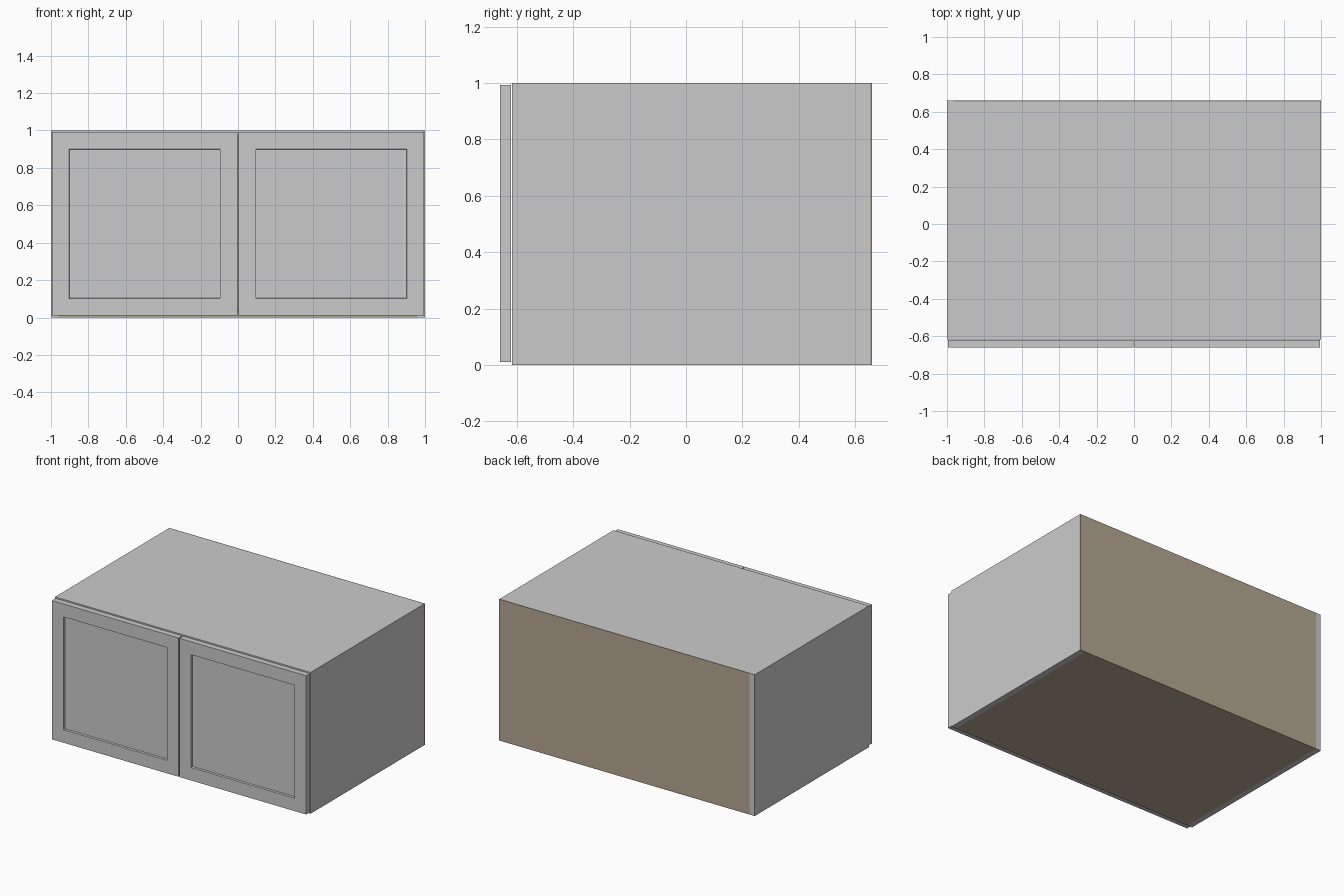
import bpy, bmesh

if "Cube" in bpy.data.objects:
    bpy.data.objects.remove(bpy.data.objects["Cube"])

T = 0.04                       # board thickness
FRONT, BACK = -0.617, 0.66     # carcass depth range
SHEET = 0.008                  # back sheet thickness

wood = bpy.data.materials.new("brown_board")
wood.diffuse_color = (0.46, 0.39, 0.29, 1)
wood.use_nodes = True
wood.node_tree.nodes["Principled BSDF"].inputs["Base Color"].default_value = wood.diffuse_color


def make_object(name, bm, mat=None):
    mesh = bpy.data.meshes.new(name)
    bm.to_mesh(mesh)
    bm.free()
    obj = bpy.data.objects.new(name, mesh)
    bpy.context.collection.objects.link(obj)
    if mat:
        mesh.materials.append(mat)
    return obj


def box_bm(lo, hi):
    bm = bmesh.new()
    bmesh.ops.create_cube(bm, size=1)
    for v in bm.verts:
        for i in range(3):
            v.co[i] = lo[i] if v.co[i] < 0 else hi[i]
    return bm


def board(name, lo, hi, mat=None):
    return make_object(name, box_bm(lo, hi), mat)


def shaker_door(name, x0, x1):
    # slab whose front face is inset and pushed back to form the panel
    bm = box_bm((x0, -0.66, 0.01), (x1, FRONT - 0.003, 0.992))
    bm.normal_update()
    face = next(f for f in bm.faces if f.normal.y < -0.9)
    bmesh.ops.inset_region(bm, faces=[face], thickness=0.13)
    bmesh.ops.inset_region(bm, faces=[face], thickness=0.003)
    bmesh.ops.translate(bm, verts=face.verts, vec=(0, 0.014, 0))
    return make_object(name, bm)


# carcass sides (the back sheet laps over the right one)
board("left_side", (-1, FRONT, 0), (-1 + T, BACK, 1))
board("right_side", (1 - T, FRONT, 0), (1, BACK - SHEET, 1))

# top and bottom boards between the sides
inner = 1 - T
board("top_board", (-inner, FRONT, 1 - T), (inner, BACK - SHEET, 1))
board("bottom_board", (-inner, FRONT, 0), (inner, BACK - SHEET, T), wood)

# back sheet
board("back_panel", (-inner, BACK - SHEET, 0), (1, BACK, 1), wood)

# pair of framed doors
shaker_door("left_door", -0.995, -0.003)
shaker_door("right_door", 0.003, 0.995)
